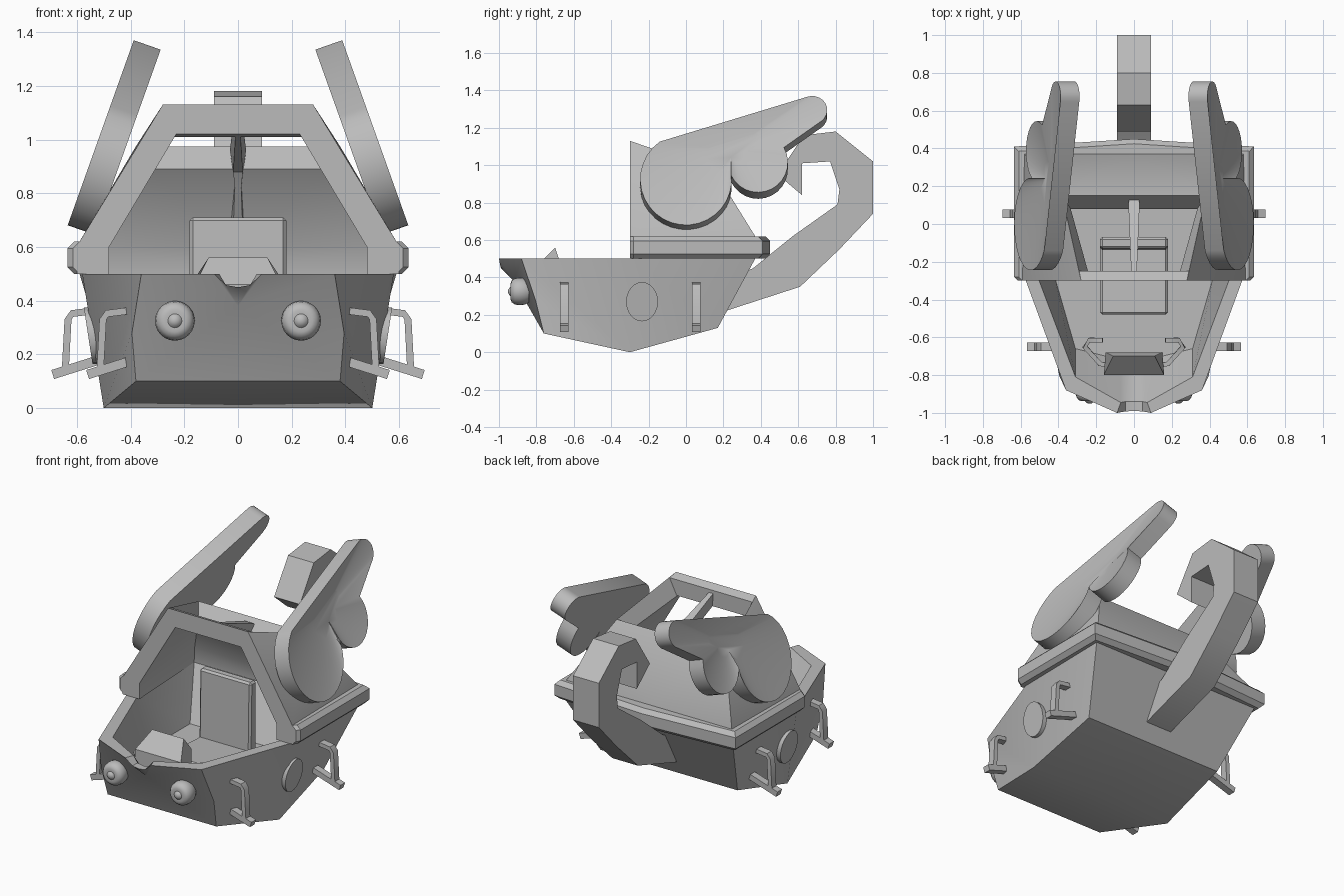
import bpy, bmesh
from math import sin, cos, radians, pi
from mathutils import Vector

cube = bpy.data.objects.get("Cube")
if cube:
    bpy.data.objects.remove(cube, do_unlink=True)

grey = bpy.data.materials.new("plain_grey")
grey.use_nodes = True
grey.diffuse_color = (0.5, 0.5, 0.5, 1)
grey.node_tree.nodes["Principled BSDF"].inputs["Base Color"].default_value = (0.5, 0.5, 0.5, 1)


def build(name, verts, faces, mirror=False, bevel=0):
    """Mesh object from points and faces, optionally mirrored across x."""
    bm = bmesh.new()
    vs = [bm.verts.new(v) for v in verts]
    for f in faces:
        bm.faces.new([vs[i] for i in f])
    bmesh.ops.recalc_face_normals(bm, faces=bm.faces)
    if bevel:
        bmesh.ops.bevel(bm, geom=list(bm.edges), offset=bevel, segments=1, affect='EDGES')
    for f in bm.faces:
        f.smooth = True
    for e in bm.edges:
        e.smooth = len(e.link_faces) != 2 or e.calc_face_angle(0) < 0.6
    me = bpy.data.meshes.new(name)
    bm.to_mesh(me)
    bm.free()
    me.materials.append(grey)
    ob = bpy.data.objects.new(name, me)
    bpy.context.collection.objects.link(ob)
    if mirror:
        mod = ob.modifiers.new("mirror", 'MIRROR')
        mod.use_clip = True
    return ob


def loft(name, rings, mirror=False, bevel=0):
    """Capped skin between closed rings that have equal point counts."""
    n = len(rings[0])
    faces = [(r * n + i, r * n + (i + 1) % n, (r + 1) * n + (i + 1) % n, (r + 1) * n + i)
             for r in range(len(rings) - 1) for i in range(n)]
    faces += [tuple(range(n)), tuple(range((len(rings) - 1) * n, len(rings) * n))]
    return build(name, [p for r in rings for p in r], faces, mirror, bevel)


def extrude_x(name, outline, half, bevel=0):
    return loft(name, [[(s * half, y, z) for y, z in outline] for s in (-1, 1)], bevel=bevel)


def bar(name, points, width, thick, up):
    """Flat bar along a path, mirrored to both sides; width runs along up."""
    pts = [Vector(p) for p in points]
    rings = []
    for i, p in enumerate(pts):
        d = (pts[min(i + 1, len(pts) - 1)] - pts[max(i - 1, 0)]).normalized()
        a = Vector(up).cross(d).normalized() * thick / 2
        b = d.cross(a).normalized() * width / 2
        rings.append([p + a + b, p - a + b, p - a - b, p + a - b])
    return loft(name, rings, True)


# Hull: half shell with open cockpit and a small dip in the bow
top = [(0, -.99, .45), (.045, -.992, .458), (.09, -1, .5), (.36, -.88, .5),
       (.58, -.28, .5), (.59, .37, .5), (0, .37, .5)]
inner = [(0, -.94, .45), (.045, -.94, .458), (.07, -.945, .5), (.31, -.81, .5),
         (.51, -.28, .5), (.51, .29, .5), (0, .29, .5)]
floor = [(x, y, .2) for x, y in ((0, -.72), (.03, -.72), (.07, -.72), (.31, -.66),
                                 (.42, -.28), (.42, .12), (0, .12))]
low = [(0, -.92, .38), (.395, -.805, .28), (0, -.76, .1), (.38, -.76, .1),
       (.5, -.3, 0), (0, -.3, 0), (.48, .17, .13), (0, .17, .13)]
faces = [(21, 23, 24, 22), (21, 22, 3, 2), (21, 2, 1, 0), (3, 4, 25), (3, 25, 24, 22),
         (4, 5, 27, 25), (5, 6, 28, 27), (23, 24, 25, 26), (25, 27, 28, 26), tuple(range(14, 21))]
for i in range(6):
    faces += [(i, i + 1, i + 8, i + 7), (i + 7, i + 8, i + 15, i + 14)]
build("hull", top + inner + floor + low, faces, True)

# Cabin: thick half shell with an arched front and a roof opening
outer = [(.6, -.3, .5), (.59, -.3, .62), (.28, -.3, 1.13), (.38, .15, .975),
         (.58, .37, .62), (.58, .37, .5), (0, .15, .975), (0, .37, .62), (0, .37, .5)]
inside = [(.48, -.3, .5), (.48, -.3, .6), (.23, -.3, 1.02), (.335, .08, .89),
          (.5, .28, .6), (.51, .29, .5), (0, .08, .89), (0, .28, .6), (0, .29, .5)]
skin = [(0, 1, 4, 5), (1, 2, 3, 4), (3, 6, 7, 4), (4, 7, 8, 5)]
faces = skin + [tuple(i + 9 for i in f) for f in skin]
for a, b in ((0, 1), (1, 2), (2, 3), (3, 6), (5, 8), (0, 5)):
    faces.append((a, b, b + 9, a + 9))
build("cabin", outer + inside, faces, True)
loft("arch_top", [[(s * .28, -.3, 1.13), (s * .23, -.3, 1.02), (s * .24, -.25, 1.01),
                   (s * .29, -.25, 1.11)] for s in (-1, 1)])

# Rim band around the cabin base
section = [(.1, .5), (.025, .5), (0, .525), (0, .595), (.025, .62), (.1, .62)]
path = [(.615, -.3, -1, 0), (.635, -.28, -1, 0), (.635, .41, -1, -1), (0, .45, 0, -1)]
loft("cabin_rim", [[(x + dx * o, y + dy * o, z) for o, z in section]
                   for x, y, dx, dy in path], True)

# Roof spar running on down the back wall
spar = [(-.25, 1.09, 1.02, .015), (.11, .96, .88, .03), (.15, .93, .82, .02),
        (.32, .55, .5, .04)]
loft("roof_spar", [[(-w, y, a), (w, y, a), (w * .6, y - .03, b), (-w * .6, y - .03, b)]
                   for y, a, b, w in spar])

# Seat
extrude_x("seat_back", [(-.14, .2), (-.13, .71), (-.07, .71), (-.07, .2)], .18, .012)
extrude_x("seat_cushion", [(-.48, .18), (-.48, .3), (-.1, .28), (-.1, .18)], .18, .012)

# Control console and handles
loft("console", [[(s * .16, -.8, .2), (s * .16, -.8, .46), (s * .11, -.7, .56),
                  (s * .15, -.68, .5), (s * .15, -.68, .2)] for s in (-1, 1)])
bar("control_handles", [(.12, -.75, .33), (.18, -.74, .33), (.26, -.65, .35),
                        (.235, -.615, .37), (.165, -.615, .38)], .025, .025, (0, 0, 1))

# Headlights with rounded rims
lamp = [(.06, -.84), (.07, -.86), (.074, -.89), (.07, -.915), (.058, -.932),
        (.042, -.938), (.026, -.937), (.019, -.945), (.008, -.951)]
loft("headlights", [[(.235 + r * cos(2 * pi * i / 24), y, .325 + r * sin(2 * pi * i / 24))
                     for i in range(24)] for r, y in lamp], True)

# Round side plates, leaning with the hull wall
loft("side_plates", [[(x + .16 * .1 * sin(t), -.235 + .085 * cos(t), .27 + .105 * sin(t))
                      for t in (2 * pi * i / 24 for i in range(24))]
                     for x in (.5, .558)], True)

# Four step brackets
for name, y, dx in (("rear", .055, 0), ("front", -.65, -.13)):
    bar(name + "_step_arms", [(.54 + dx, y, .362), (.618 + dx, y, .352),
                              (.633 + dx, y, .33), (.643 + dx, y, .145)], .045, .026, (0, 1, 0))
    bar(name + "_step_feet", [(.5 + dx, y, .185), (.69 + dx, y, .125)], .045, .035, (0, 1, 0))


# Leaning wing plates: big lobe, small lobe and a long rounded tip
def arc(cy, cz, ry, rz, a, b, n):
    return [(cy + ry * cos(radians(a + (b - a) * i / n)),
             cz + rz * sin(radians(a + (b - a) * i / n))) for i in range(n + 1)]


def wing_ring(shrink, dx, dz):
    """Wing outline drawn towards its middle and moved off the outer plane."""
    pts = [(y + (.24 - y) * shrink, z + (1.1 - z) * shrink) for y, z in wing]
    return [(.638 - .357 * (z - .67) + dx, y, z + dz) for y, z in pts]


wing = (arc(0, .925, .245, .245, 125, 355, 20) + arc(.385, 1.015, .16, .16, 205, 390, 14)
        + arc(.675, 1.295, .08, .075, -50, 110, 10))
loft("wings", [wing_ring(.7, -.035, -.012), wing_ring(0, 0, 0),
               wing_ring(0, -.1, -.035)], True)

# Hooked tail
extrude_x("tail", [(.18, .21), (.21, .22), (.61, .35), (.82, .55), (1, .74), (1, 1.02),
                   (.8, 1.18), (.63, 1.16), (.49, .95), (.62, .84), (.62, 1.01),
                   (.77, 1.02), (.82, .87), (.81, .79), (.57, .62), (.36, .45), (.25, .4)], .09)
